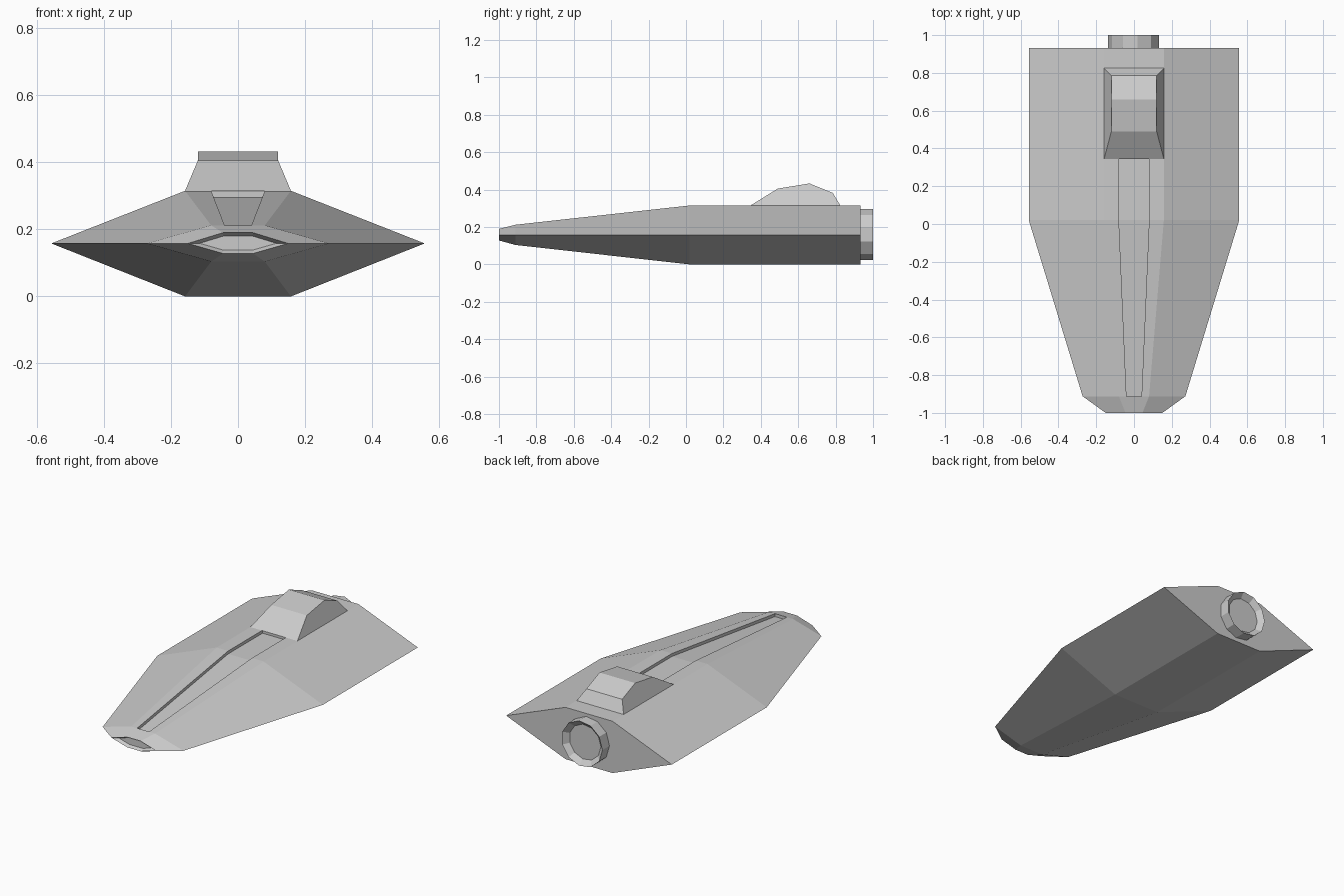
import bpy, bmesh, math

if "Cube" in bpy.data.objects:
    bpy.data.objects.remove(bpy.data.objects["Cube"])


def finish(bm, name):
    bmesh.ops.recalc_face_normals(bm, faces=bm.faces)
    mesh = bpy.data.meshes.new(name)
    bm.to_mesh(mesh)
    bm.free()
    obj = bpy.data.objects.new(name, mesh)
    bpy.context.collection.objects.link(obj)
    return obj


def loft(bm, sections):
    """Skin equal-length rings; returns side faces per span and the two caps."""
    rings = [[bm.verts.new(p) for p in s] for s in sections]
    n = len(rings[0])
    spans = [[bm.faces.new((a[i], a[(i + 1) % n], b[(i + 1) % n], b[i])) for i in range(n)]
             for a, b in zip(rings, rings[1:])]
    caps = [bm.faces.new(rings[0]), bm.faces.new(rings[-1][::-1])]
    bmesh.ops.recalc_face_normals(bm, faces=bm.faces)
    return spans, caps


def recess(bm, faces, thickness, offset):
    """Inset a face region and push the inner faces in by offset."""
    bmesh.ops.inset_region(bm, faces=faces, thickness=thickness, use_even_offset=True)
    bmesh.ops.translate(bm, verts=list({v for f in faces for v in f.verts}), vec=offset)


# Hull: six-sided sections with a groove strip along the top
MID = 0.158


def hull_section(y, wide, flat, groove, top, bottom):
    return [(-wide, y, MID), (-flat, y, top), (-groove, y, top), (groove, y, top),
            (flat, y, top), (wide, y, MID), (flat, y, bottom), (-flat, y, bottom)]


bm = bmesh.new()
spans, caps = loft(bm, [
    hull_section(-1.0, 0.15, 0.045, 0.022, 0.19, 0.128),
    hull_section(-0.912, 0.272, 0.08, 0.04, 0.212, 0.104),
    hull_section(0.02, 0.557, 0.158, 0.08, 0.315, 0.0),
    hull_section(0.35, 0.557, 0.158, 0.08, 0.315, 0.0),
    hull_section(0.932, 0.557, 0.158, 0.08, 0.315, 0.0),
])
recess(bm, [spans[1][2], spans[2][2]], 0.0, (0, 0, -0.018))
recess(bm, [caps[0]], 0.01, (0, 0.02, 0))
finish(bm, "hull")

# Cockpit: side profile with the upper edge drawn in
profile = [(0.345, 0.315, 0.158), (0.49, 0.405, 0.12), (0.66, 0.433, 0.12),
           (0.785, 0.382, 0.12), (0.825, 0.315, 0.158)]
bm = bmesh.new()
loft(bm, [[(s * x, y, z) for y, z, x in profile] for s in (-1, 1)])
finish(bm, "cockpit")

# Engine nozzle: short ring with a recessed end
SIDES = 11
bm = bmesh.new()
spans, caps = loft(bm, [
    [(-0.138 * math.cos(math.tau * i / SIDES), y, 0.16 + 0.138 * math.sin(math.tau * i / SIDES))
     for i in range(SIDES)] for y in (0.92, 1.0)])
recess(bm, [caps[1]], 0.03, (0, -0.03, 0))
finish(bm, "engine_nozzle")
